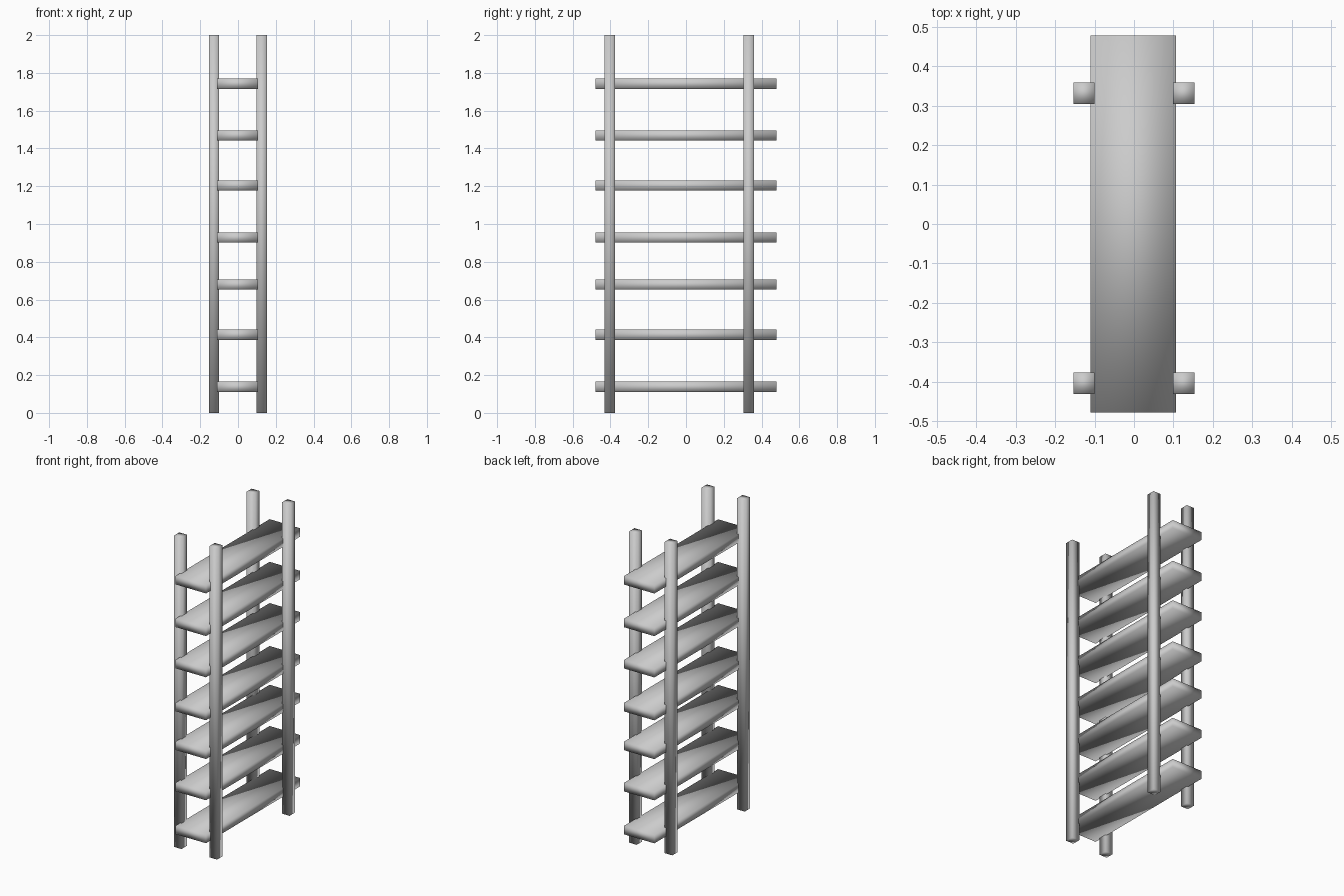
import bpy

if "Cube" in bpy.data.objects:
    bpy.data.objects.remove(bpy.data.objects["Cube"])


def box(name, lo, hi):
    """Axis-aligned box between two corners, smooth shaded across its edges."""
    bpy.ops.mesh.primitive_cube_add(size=1, location=[(a + b) / 2 for a, b in zip(lo, hi)])
    ob = bpy.context.object
    ob.name = name
    ob.scale = [b - a for a, b in zip(lo, hi)]
    bpy.ops.object.transform_apply(location=False, rotation=False, scale=True)
    bpy.ops.object.shade_smooth()
    return ob


# Four square posts
POST = 0.054
for side, x in (("left", -0.127), ("right", 0.126)):
    for end, y in (("front", -0.404), ("back", 0.332)):
        h = POST / 2
        box(f"{end}_{side}_post", (x - h, y - h, 0), (x + h, y + h, 2))

# Seven long shelves, slightly uneven in spacing
THICK = 0.054
for i, z in enumerate((0.138, 0.414, 0.679, 0.928, 1.204, 1.469, 1.743), 1):
    box(f"shelf_{i}", (-0.11, -0.478, z - THICK / 2), (0.107, 0.478, z + THICK / 2))
